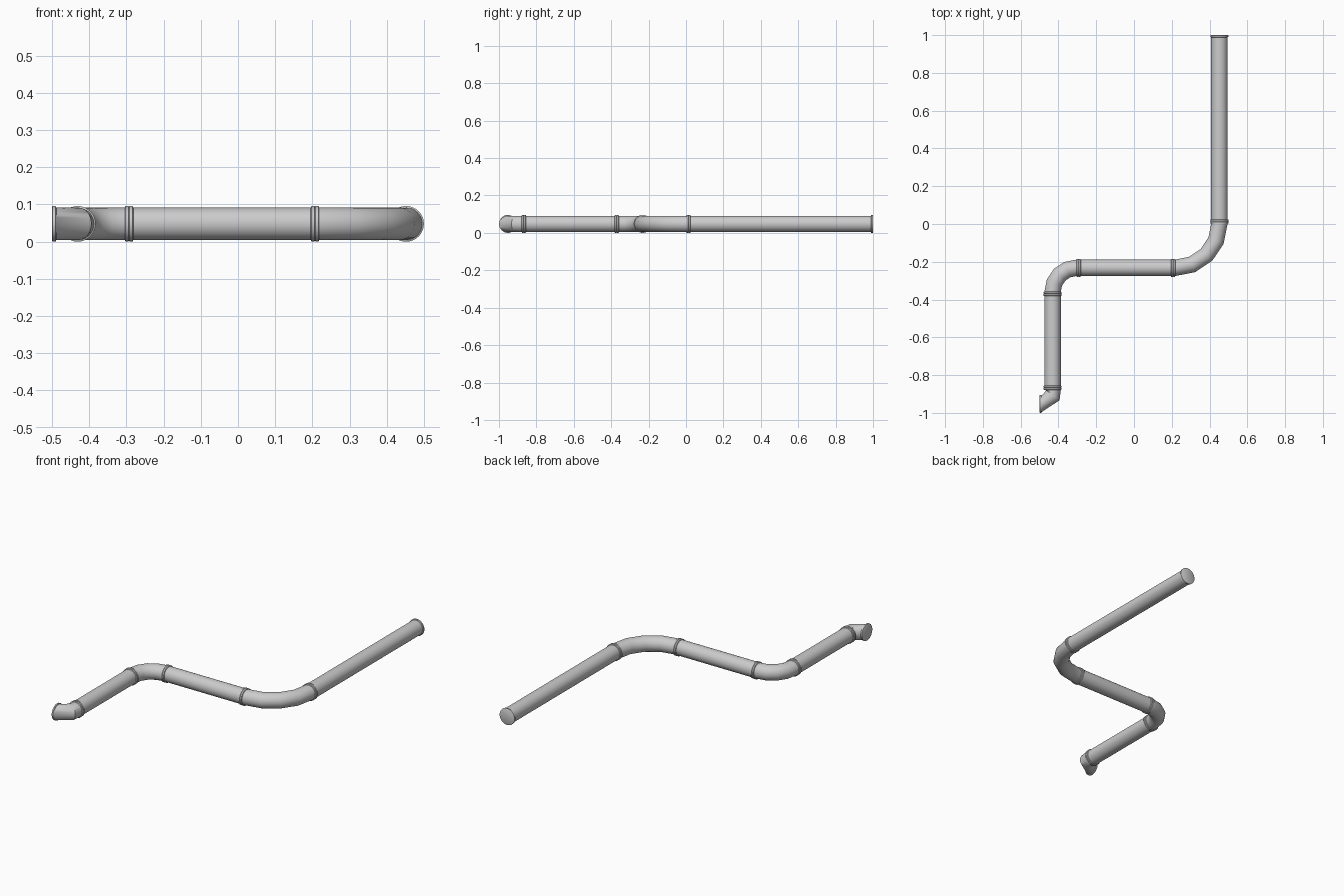
import bpy, bmesh, math
from mathutils import Vector

if "Cube" in bpy.data.objects:
    bpy.data.objects.remove(bpy.data.objects["Cube"])

Z, R, SIDES = 0.048, 0.0435, 32
# lip at each pipe end: (distance from end, radius)
LIP = [(0.0, 0.0455), (0.0015, 0.048), (0.0095, 0.048), (0.0115, R)]
LIP_LEN = LIP[-1][0]


def heading(deg):
    return Vector((math.cos(math.radians(deg)), math.sin(math.radians(deg)), 0))


def pipe(name, start, a0, end, a1, middle=(), cap_start=False, cap_end=False):
    """Sweep a round section from start to end; middle holds (point, heading angle)."""
    s, e = Vector((*start, Z)), Vector((*end, Z))
    sections = [(s + heading(a0) * d, a0, r) for d, r in LIP]
    sections += [(Vector((*p, Z)), a, R) for p, a in middle]
    sections += [(e - heading(a1) * d, a1, r) for d, r in reversed(LIP)]
    bm = bmesh.new()
    rings = []
    for c, a, r in sections:
        side = heading(a + 90)
        rings.append([bm.verts.new(c + r * (side * math.cos(t) + Vector((0, 0, math.sin(t)))))
                      for t in (2 * math.pi * i / SIDES for i in range(SIDES))])
    for p, q in zip(rings, rings[1:]):
        for i in range(SIDES):
            j = (i + 1) % SIDES
            bm.faces.new((p[i], p[j], q[j], q[i]))
    if cap_start:
        bm.faces.new(rings[0])
    if cap_end:
        bm.faces.new(rings[-1])
    bmesh.ops.recalc_face_normals(bm, faces=bm.faces)
    me = bpy.data.meshes.new(name)
    bm.to_mesh(me)
    bm.free()
    ob = bpy.data.objects.new(name, me)
    bpy.context.collection.objects.link(ob)
    bpy.ops.object.select_all(action='DESELECT')
    ob.select_set(True)
    bpy.context.view_layer.objects.active = ob
    bpy.ops.object.shade_smooth_by_angle(angle=math.radians(35))


def arc(start, a0, turn, radius, steps=4):
    """Inner stations of a bend that begins just after the lip."""
    sgn = 1 if turn > 0 else -1
    s = Vector((*start, 0)) + heading(a0) * LIP_LEN
    c = s + heading(a0 + 90 * sgn) * radius
    out = []
    for i in range(1, steps):
        a = a0 + turn * i / steps
        p = c - heading(a + 90 * sgn) * radius
        out.append(((p.x, p.y), a))
    return out


# joints along the run, from the back end to the front outlet
back_end, j1 = (0.452, 1.0), (0.452, 0.013)
j2, j3 = (0.207, -0.232), (-0.293, -0.232)
j4, j5, outlet = (-0.431, -0.370), (-0.431, -0.867), (-0.5, -0.952)

pipe("long_pipe", back_end, -90, j1, -90, cap_start=True)
pipe("wide_bend", j1, -90, j2, -180, arc(j1, -90, -90, 0.245 - 2 * LIP_LEN + LIP_LEN))
pipe("cross_pipe", j2, 180, j3, 180)
pipe("tight_bend", j3, 180, j4, 270, arc(j3, 180, 90, 0.138 - LIP_LEN))
pipe("short_pipe", j4, -90, j5, -90)
# blunt outlet elbow with a single mitre station
pipe("outlet_elbow", j5, -90, outlet, -180, [((-0.429, -0.907), -127)], cap_end=True)
